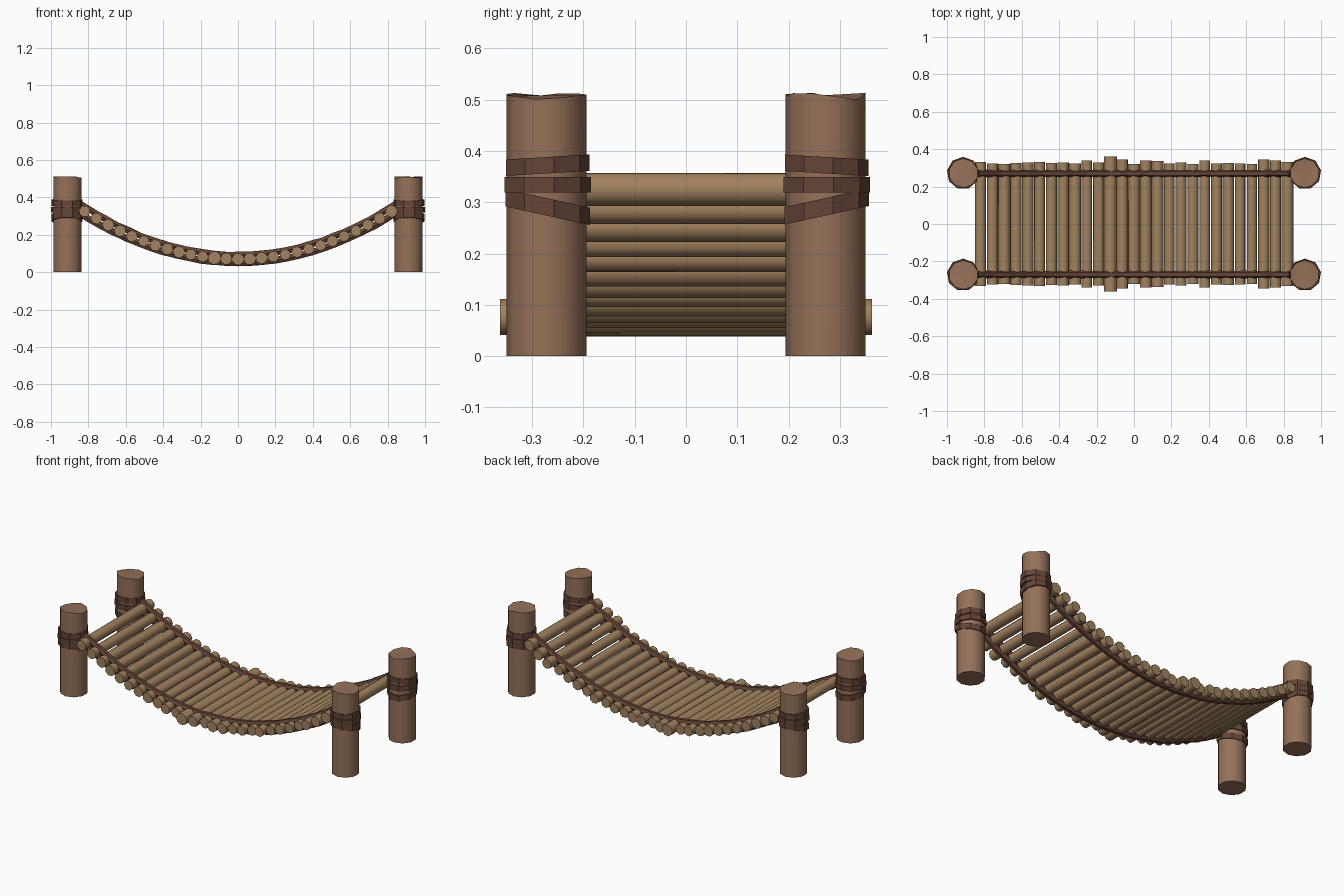
import bpy, bmesh, math, random
from mathutils import Vector, Matrix

if "Cube" in bpy.data.objects:
    bpy.data.objects.remove(bpy.data.objects["Cube"])

random.seed(4)


def material(name, rgb):
    m = bpy.data.materials.new(name)
    m.diffuse_color = (*rgb, 1)
    m.use_nodes = True
    m.node_tree.nodes["Principled BSDF"].inputs["Base Color"].default_value = m.diffuse_color
    return m


POST = material("post_wood", (0.30, 0.165, 0.10))
LOG = material("log_wood", (0.36, 0.225, 0.115))
ROPE = material("rope", (0.13, 0.058, 0.038))


def finish(name, bm, mat, smooth_angle=None):
    bmesh.ops.recalc_face_normals(bm, faces=bm.faces)
    me = bpy.data.meshes.new(name)
    bm.to_mesh(me)
    bm.free()
    me.materials.append(mat)
    if smooth_angle:
        me.polygons.foreach_set("use_smooth", [True] * len(me.polygons))
        me.set_sharp_from_angle(angle=math.radians(smooth_angle))
    ob = bpy.data.objects.new(name, me)
    bpy.context.collection.objects.link(ob)
    return ob


def sag(x):
    return 0.07 + 0.255 * (x / 0.82) ** 2


def slope_normal(x):
    return Vector((-2 * 0.255 * x / 0.82 ** 2, 0, 1)).normalized()


# Post: ten-sided trunk with a rough cut, fanned top
def make_post(name, x, y):
    bm = bmesh.new()
    n, r = 10, 0.078
    low, high = [], []
    for i in range(n):
        a = 2 * math.pi * (i + 0.5) / n
        px, py = x + r * math.cos(a), y + r * math.sin(a)
        low.append(bm.verts.new((px, py, 0)))
        high.append(bm.verts.new((px, py, random.uniform(0.498, 0.514))))
    top = bm.verts.new((x + 0.01, y - 0.01, 0.508))
    bm.faces.new(low)
    for i in range(n):
        j = (i + 1) % n
        bm.faces.new((low[i], low[j], high[j], high[i]))
        bm.faces.new((high[i], high[j], top))
    finish(name, bm, POST, 50)


# Binding: three flat bands round each post, fanning out toward the walkway
def make_binding(name, x, y):
    bm = bmesh.new()
    inward = -1 if y > 0 else 1
    n = 9
    for z0, tilt, h, r in ((0.372, 0.06, 0.032, 0.084),
                           (0.334, 0.0, 0.030, 0.087),
                           (0.291, -0.22, 0.034, 0.085)):
        rings = []
        for rad, dz in ((0.07, -h / 2), (r, -h / 2), (r, h / 2), (0.07, h / 2)):
            ring = []
            for i in range(n):
                a = 2 * math.pi * (i + 0.25) / n
                dy = rad * math.sin(a)
                ring.append(bm.verts.new((x + rad * math.cos(a), y + dy,
                                          z0 + dz + tilt * dy * inward)))
            rings.append(ring)
        for k in range(4):
            a, b = rings[k], rings[(k + 1) % 4]
            for i in range(n):
                j = (i + 1) % n
                bm.faces.new((a[i], a[j], b[j], b[i]))
    finish(name, bm, ROPE)


for sx, side in ((-1, "left"), (1, "right")):
    for sy, end in ((-1, "front"), (1, "back")):
        make_post(f"{end}_{side}_post", sx * 0.912, sy * 0.272)
        make_binding(f"{end}_{side}_binding", sx * 0.914, sy * 0.272)

# Walkway logs laid across the sagging curve
COUNT = 27
for i in range(COUNT):
    x = -0.82 + 1.64 * i / (COUNT - 1)
    r, half = random.uniform(0.029, 0.033), random.uniform(0.32, 0.345)
    if i == 11:
        r, half = 0.036, 0.362
    bm = bmesh.new()
    m = (Matrix.Translation((x, 0, sag(x))) @ Matrix.Rotation(math.pi / 2, 4, 'X')
         @ Matrix.Rotation(random.uniform(0, 0.8), 4, 'Z'))
    bmesh.ops.create_cone(bm, cap_ends=True, segments=8, radius1=r, radius2=r,
                          depth=2 * half, matrix=m)
    finish(f"walkway_log_{i + 1}", bm, LOG, 50)


# Ropes: one above and one below the logs on each side
def make_rope(name, y, offset):
    bm = bmesh.new()
    n, r, steps = 6, 0.019, 26
    rings = []
    for s in range(steps + 1):
        x = -0.85 + 1.70 * s / steps
        up = slope_normal(x)
        c = Vector((x, y, sag(x))) + up * (offset + random.uniform(-0.002, 0.002))
        rr = r * random.uniform(0.93, 1.07)
        rings.append([bm.verts.new(c + up * rr * math.sin(a) + Vector((0, rr * math.cos(a), 0)))
                      for a in (2 * math.pi * k / n for k in range(n))])
    for a, b in zip(rings, rings[1:]):
        for k in range(n):
            j = (k + 1) % n
            bm.faces.new((a[k], a[j], b[j], b[k]))
    bm.faces.new(rings[0])
    bm.faces.new(rings[-1])
    finish(name, bm, ROPE)


for sy, end in ((-1, "front"), (1, "back")):
    make_rope(f"{end}_upper_rope", sy * 0.27, 0.021)
    make_rope(f"{end}_lower_rope", sy * 0.27, -0.021)
